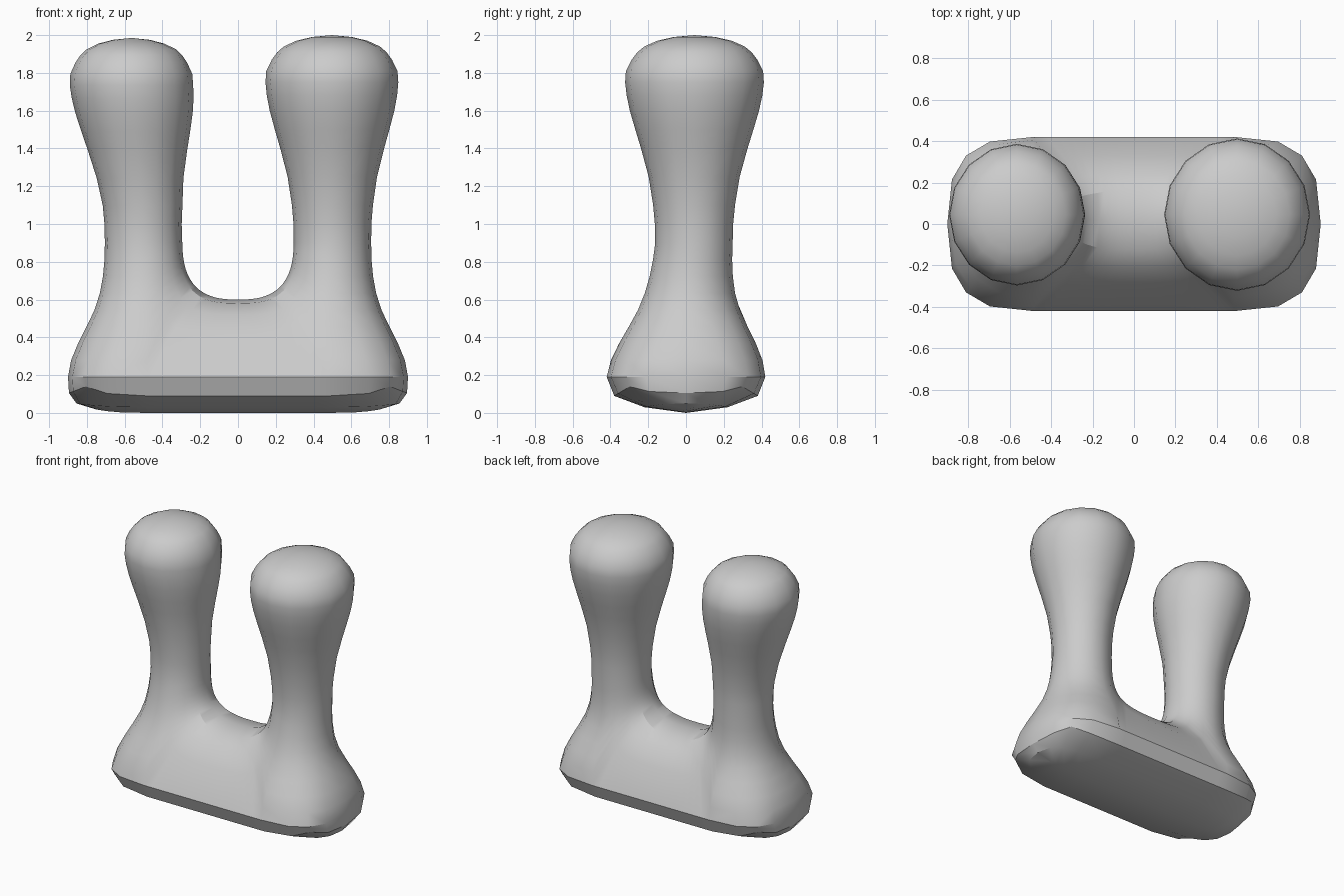
import bpy
import bmesh
from math import sin, cos, pi, atan, radians, copysign

cube = bpy.data.objects.get("Cube")
if cube:
    bpy.data.objects.remove(cube, do_unlink=True)

# Single plain grey
grey = bpy.data.materials.new("matte_grey")
grey.use_nodes = True
colour = (0.6, 0.6, 0.6, 1)
grey.diffuse_color = colour
shader = next(n for n in grey.node_tree.nodes if n.type == 'BSDF_PRINCIPLED')
shader.inputs["Base Color"].default_value = colour
shader.inputs["Roughness"].default_value = 0.7

HALF = 8                      # segments in half a column
STEPS = 8                     # rows from waist to foot
FOOT_X, FOOT_R, FOOT_Z = 0.48, 0.42, 0.19
WAIST_Z, WAIST_R = 0.9, 0.205

# Radius by height: flared foot, then the swelling column and its head
FOOT = [(0.19, 0.42), (0.25, 0.412), (0.33, 0.382), (0.45, 0.318), (0.52, 0.28),
        (0.6, 0.247), (0.7, 0.223), (0.8, 0.21), (0.9, 0.205)]
COLUMN = [(0.9, 0.205), (1.0, 0.205), (1.1, 0.212), (1.25, 0.232), (1.4, 0.267), (1.5, 0.293),
          (1.6, 0.317), (1.68, 0.33), (1.75, 0.335), (1.81, 0.331), (1.87, 0.303),
          (1.91, 0.275), (1.94, 0.242), (1.97, 0.18), (1.99, 0.1)]


def lookup(table, z):
    """Piecewise linear lookup, held at both ends."""
    if z <= table[0][0]:
        return table[0][1]
    for (z0, a), (z1, b) in zip(table, table[1:]):
        if z <= z1:
            return a + (b - a) * (z - z0) / (z1 - z0)
    return table[-1][1]


def lean_y(z):
    return lookup([(0.19, 0), (0.6, 0.018), (0.9, 0.042), (1.7, 0.045)], z)


def foot_x(z):
    return lookup([(FOOT_Z, FOOT_X), (WAIST_Z, 0.5)], z)


def soft(value, power):
    """Signed power, squaring off a circle."""
    return copysign(abs(value) ** power, value)


def skin(bm, rows, closed=False):
    """Quads between successive rows of points."""
    rows = [[bm.verts.new(p) for p in row] for row in rows]
    for low, high in zip(rows, rows[1:]):
        n = len(low)
        for i in range(n if closed else n - 1):
            j = (i + 1) % n
            bm.faces.new((low[i], low[j], high[j], high[i]))


def column(bm, side, head_x, head_scale, top):
    """Upper column with a bulbous head, leaning towards head_x."""
    bend = 0.505 if head_x > 0.52 else 0.5
    centre = [(0.9, 0.5), (1.1, bend), (1.76, head_x)]
    rings = []
    for z, r in COLUMN:
        grow = min(1, (z - WAIST_Z) / 0.86)
        cx = lookup(centre, z)
        rx = r * (1 + (head_scale - 1) * grow)
        ry = rx * (1 + 0.045 * grow)
        height = z + (top - 2) * grow
        angles = [pi * i / HALF for i in range(2 * HALF)]
        rings.append([(side * (cx + rx * cos(a)), lean_y(z) + ry * sin(a), height)
                      for a in angles])
    rings.append([(side * head_x, lean_y(2), top)] * (2 * HALF))
    skin(bm, rings, closed=True)


def foot(bm, side):
    """Outer half of the flared foot, squarer towards the ground."""
    rows = []
    for i in range(STEPS + 1):
        z = WAIST_Z - (WAIST_Z - FOOT_Z) * i / STEPS
        r = lookup(FOOT, z)
        power = lookup([(FOOT_Z, 0.7), (0.6, 1)], z)
        angles = [pi * k / HALF - pi / 2 for k in range(HALF + 1)]
        rows.append([(side * (foot_x(z) + r * soft(max(0, cos(a)), power)),
                      lean_y(z) + r * soft(sin(a), power), z) for a in angles])
    skin(bm, rows)


def saddle(bm, side):
    """Curves from the inner side of the waist down to the full, rounded middle arch."""
    rows = []
    for k in range(HALF + 1):
        b = pi * k / HALF - pi / 2
        inward = max(0, cos(b))
        arch_z = FOOT_Z + 0.41 * soft(inward, 0.62)
        row = []
        for t in range(2 * STEPS + 1):
            theta = atan(t / STEPS) if t <= STEPS else pi / 2 - atan((2 * STEPS - t) / STEPS)
            u, v = cos(theta), sin(theta)
            # Rounded U in the middle, square corner along the outer walls
            if k in (0, HALF):
                size = max(u, v)
            else:
                n = 2.7 + 3.5 * (1 - inward)
                size = (u ** n + v ** n) ** (1 / n)
            u, v = u / size, v / size
            z = WAIST_Z - (WAIST_Z - arch_z) * v
            fullness = soft(sin(b), 1 - 0.38 * min(1, t / (1.5 * STEPS)))
            row.append((side * u * (foot_x(z) - WAIST_R * inward),
                        lean_y(z) + fullness * lookup(FOOT, z), z))
        rows.append(row)
    skin(bm, rows)


def sole(bm):
    """Shallow convex underside with a bevelled rim, raised at the corners."""
    rings = []
    for rx, ry, z_side, z_end, lift in ((FOOT_R, FOOT_R, FOOT_Z, FOOT_Z, 0),
                                        (0.415, 0.38, 0.09, 0.105, 0.042),
                                        (0.375, 0.22, 0.03, 0.05, 0),
                                        (0.27, 0, 0, 0.018, 0)):
        ring = []
        for side in (1, -1):
            for k in range(HALF + 1):
                a = pi * k / HALF - pi / 2
                z = z_side + (z_end - z_side) * cos(a) ** 2 + lift * sin(2 * a) ** 4
                ring.append((side * (FOOT_X + rx * soft(max(0, cos(a)), 0.7)),
                             side * ry * soft(sin(a), 0.7), z))
            # Straight long side
            for k in range(1, 2 * STEPS):
                ring.append((side * FOOT_X * (1 - k / STEPS), side * ry, z_side))
        rings.append(ring)
    skin(bm, rings, closed=True)


# One continuous body: two columns, feet, saddle and sole
bm = bmesh.new()
column(bm, 1, 0.497, 1.05, 2.0)
column(bm, -1, 0.565, 0.975, 1.985)
for side in (1, -1):
    foot(bm, side)
    saddle(bm, side)
sole(bm)
bmesh.ops.remove_doubles(bm, verts=bm.verts[:], dist=0.001)
bmesh.ops.dissolve_degenerate(bm, edges=bm.edges[:], dist=0.0005)
bmesh.ops.recalc_face_normals(bm, faces=bm.faces[:])
mesh = bpy.data.meshes.new("body")
bm.to_mesh(mesh)
bm.free()
mesh.materials.append(grey)
body = bpy.data.objects.new("body", mesh)
bpy.context.collection.objects.link(body)

bpy.ops.object.select_all(action='DESELECT')
body.select_set(True)
bpy.context.view_layer.objects.active = body
bpy.ops.object.shade_smooth_by_angle(angle=radians(30))
